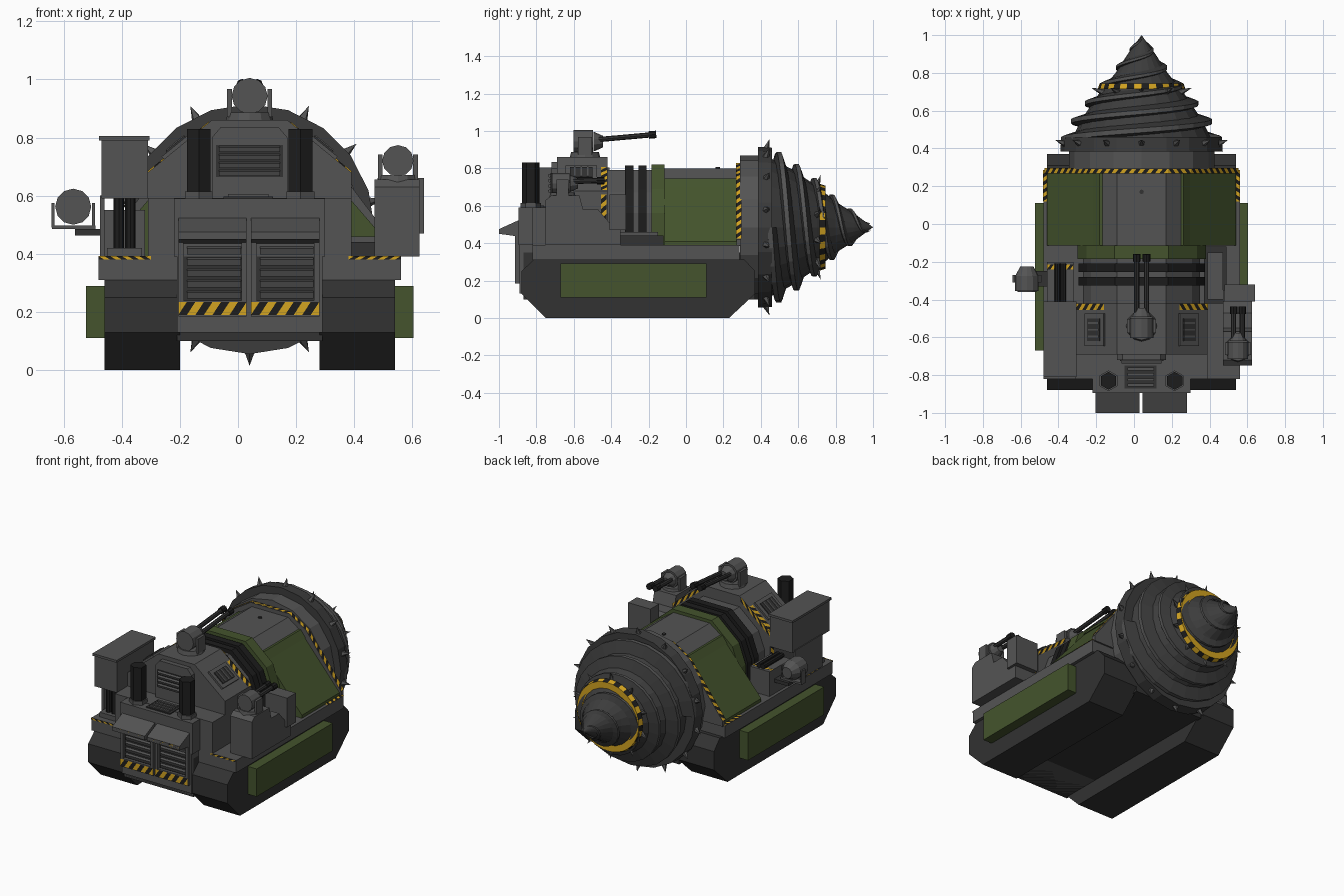
import bpy, bmesh, math
from mathutils import Vector, Matrix

if "Cube" in bpy.data.objects:
    bpy.data.objects.remove(bpy.data.objects["Cube"])

CX = 0.04   # centre line of the vehicle
CZ = 0.485  # drill axis height


def material(name, rgb):
    m = bpy.data.materials.new(name)
    m.use_nodes = True
    m.diffuse_color = (*rgb, 1)
    m.node_tree.nodes["Principled BSDF"].inputs["Base Color"].default_value = (*rgb, 1)
    return m


GREY = material("armour grey", (0.088, 0.088, 0.088))
DARK = material("dark grey", (0.032, 0.032, 0.032))
STEEL = material("drill steel", (0.045, 0.045, 0.045))
BLACK = material("soot black", (0.012, 0.012, 0.012))
GREEN = material("olive green", (0.058, 0.088, 0.026))
YELLOW = material("hazard yellow", (0.65, 0.37, 0.015))


def finish(name, bm, *mats):
    me = bpy.data.meshes.new(name)
    bm.to_mesh(me)
    bm.free()
    for m in mats:
        me.materials.append(m)
    ob = bpy.data.objects.new(name, me)
    bpy.context.collection.objects.link(ob)
    return ob


def box(name, x, y, z, mat, tilt=None):
    """Box from (min, max) ranges, optionally turned about its centre by tilt=(angle, axis)."""
    bm = bmesh.new()
    bmesh.ops.create_cube(bm, size=1)
    bmesh.ops.scale(bm, vec=[b - a for a, b in (x, y, z)], verts=bm.verts)
    if tilt:
        bmesh.ops.rotate(bm, verts=bm.verts, matrix=Matrix.Rotation(tilt[0], 3, tilt[1]))
    bmesh.ops.translate(bm, vec=[(a + b) / 2 for a, b in (x, y, z)], verts=bm.verts)
    return finish(name, bm, mat)


def prism(name, pts, axis, a, b, mat):
    """Extrude a profile: (x, z) points along Y or (y, z) points along X."""
    bm = bmesh.new()
    place = (lambda p, t: (p[0], t, p[1])) if axis == "Y" else (lambda p, t: (t, p[0], p[1]))
    face = bm.faces.new([bm.verts.new(place(p, a)) for p in pts])
    new = bmesh.ops.extrude_face_region(bm, geom=[face])["geom"]
    shift = (0, b - a, 0) if axis == "Y" else (b - a, 0, 0)
    bmesh.ops.translate(bm, vec=shift, verts=[v for v in new if isinstance(v, bmesh.types.BMVert)])
    bmesh.ops.recalc_face_normals(bm, faces=bm.faces)
    return finish(name, bm, mat)


def arch(name, half, y0, y1, mat):
    """Symmetric section about the centre line from its right half, bottom to top."""
    pts = [(CX + x, z) for x, z in half] + [(CX - x, z) for x, z in reversed(half)]
    return prism(name, pts, "Y", y0, y1, mat)


def cone(name, centre, r1, r2, depth, direction, mat, n=12, second=None):
    """Cylinder or cone along a direction; sides may alternate with a second colour."""
    bm = bmesh.new()
    bmesh.ops.create_cone(bm, cap_ends=True, segments=n, radius1=r1, radius2=r2, depth=depth)
    if second:
        for i, f in enumerate(f for f in bm.faces if len(f.verts) == 4):
            f.material_index = i % 2
    turn = Vector((0, 0, 1)).rotation_difference(Vector(direction)).to_matrix()
    bmesh.ops.rotate(bm, verts=bm.verts, matrix=turn)
    bmesh.ops.translate(bm, vec=centre, verts=bm.verts)
    return finish(name, bm, *([mat, second] if second else [mat]))


def hazard(name, p, q, across, n):
    """Slanted black and yellow stripes from p to q."""
    p, q, across = Vector(p), Vector(q), Vector(across)
    bm = bmesh.new()
    at = lambda t: p.lerp(q, min(max(t, 0), 1))
    for i in range(n + 1):
        lo, hi = (i - 0.5) / n, (i + 0.5) / n
        skew = 0.5 / n
        quad = [at(lo - skew), at(hi - skew), at(hi + skew) + across, at(lo + skew) + across]
        bm.faces.new([bm.verts.new(v) for v in quad]).material_index = i % 2
    return finish(name, bm, YELLOW, BLACK)


def louvre(name, x, y, z, n):
    """Front-facing dark vent with grey slats."""
    box(name + "_back", x, (y - 0.004, y), z, DARK)
    step = (z[1] - z[0]) / n
    for i in range(n):
        c = z[0] + (i + 0.5) * step
        box(f"{name}_slat_{i}", (x[0] + .01, x[1] - .01), (y - 0.016, y),
            (c - step * .3, c + step * .3), GREY, (0.35, "X"))


# Tracks and side plates
track = [(-.75, 0), (.23, 0), (.37, .13), (.37, .25), (.31, .315), (-.81, .315), (-.88, .25), (-.88, .13)]
for side, s in (("left", 1), ("right", -1)):
    inner, outer = CX + s * .24, CX + s * .50
    prism(side + "_track", track, "X", min(inner, outer), max(inner, outer), DARK)
    a, b = CX + s * .50, CX + s * .563
    box(side + "_side_plate", (min(a, b), max(a, b)), (-.67, .11), (.11, .29), GREEN)

# Hull, deck and hood
box("hull", (CX - .25, CX + .25), (-.87, .37), (.10, .35), DARK)
box("deck", (CX - .52, CX + .52), (-.82, .285), (.31, .39), GREY)
box("front_hull", (CX - .25, CX + .25), (-.89, -.6), (.13, .52), GREY)
box("front_skirt", (CX - .25, CX + .25), (-.87, -.6), (.10, .13), GREY)
box("hood", (CX - .26, CX + .26), (-.895, -.68), (.39, .59), GREY)
box("hood_shoulders", (CX - .35, CX + .35), (-.82, -.42), (.39, .592), GREY)

# Front doors with awnings
for i, x in enumerate((-.205, .045)):
    w = (x, x + .235)
    louvre(f"door_{i}", (w[0] + .02, w[1] - .01), -.89, (.24, .43), 5)
    for j, e in enumerate((w[0], w[1] - .018)):
        box(f"door_{i}_post_{j}", (e, e + .018), (-.915, -.88), (.19, .50), GREY)
    box(f"door_{i}_sill", w, (-.913, -.88), (.185, .24), GREY)
    hazard(f"door_{i}_sill_stripes", (w[0], -.916, .19), (w[1], -.916, .19), (0, 0, .045), 8)
    prism(f"awning_{i}", [(-.89, .525), (-1, .475), (-1, .45), (-.89, .435)], "X", *w, GREY)
    hazard(f"awning_{i}_stripes", (w[0], -1, .45), (w[1], -1, .45), (0, 0, .025), 8)

# Exhaust stacks and hood vent
for i, s in enumerate((-1, 1)):
    cone(f"exhaust_{i}", (CX + s * .175, -.83, .71), .047, .047, .24, (0, 0, 1), BLACK, 6)
    cone(f"exhaust_rim_{i}", (CX + s * .175, -.83, .60), .055, .055, .03, (0, 0, 1), GREY, 6)
box("hood_vent", (CX - .09, CX + .08), (-.87, -.75), (.585, .597), DARK)
for i in range(4):
    box(f"hood_vent_slat_{i}", (CX - .075, CX + .065), (-.86 + i * .028, -.845 + i * .028), (.59, .605), GREY)

# Cabin
arch("cabin", [(.35, .55), (.35, .68), (.13, .86)], -.69, -.42, GREY)
arch("cabin_face", [(.13, .59), (.13, .80), (.10, .835)], -.72, -.68, GREY)
louvre("cabin_grille", (CX - .115, CX + .115), -.72, (.665, .775), 4)
slope = math.atan2(.18, .22)
for i, s in enumerate((-1, 1)):
    cx = CX + s * .245
    for j, (hw, hl, t, m) in enumerate(((.065, .085, .012, GREY), (.042, .06, .018, DARK))):
        box(f"cabin_hatch_{i}_{j}", (cx - hw, cx + hw), (-.56 - hl, -.56 + hl),
            (.766 - t, .766 + t), m, (s * slope, "Y"))
    for j in range(3):
        box(f"cabin_hatch_bar_{i}_{j}", (cx - .04, cx + .04), (-.6 + j * .035, -.59 + j * .035),
            (.748, .788), GREY, (s * slope, "Y"))
    hazard(f"cabin_edge_stripes_{i}", (CX + s * .352, -.455, .683), (CX + s * .20, -.455, .807), (0, .033, 0), 8)
    hazard(f"cabin_rear_stripes_{i}", (CX + s * .35, -.418, .655), (CX + s * .14, -.418, .825), (0, 0, .03), 9)
    hazard(f"cabin_side_stripes_{i}", (CX + s * .353, -.455, .40), (CX + s * .353, -.455, .66), (0, .03, 0), 10)


# Barrel body with dark bands, green arch and sloping skirt
def round_half(r, k=.39):
    return [(r, k), (r, .56), (r * .86, .48 + r * .62), (r * .42, .48 + r)]


arch("barrel", round_half(.31), -.43, -.1, GREY)
for i, y in enumerate((-.325, -.255)):
    arch(f"dark_band_{i}", round_half(.335), y, y + .045, BLACK)
arch("green_arch", round_half(.34), -.185, -.115, GREEN)
arch("green_skirt", [(.50, .385), (.50, .41), (.215, .74)], -.115, .27, GREEN)
arch("barrel_top", [(.225, .70), (.215, .74), (.13, .80)], -.12, .28, GREY)
arch("skirt_lip", [(.256, .70), (.222, .745)], -.115, .275, GREEN)
cone("roof_bolt", (CX, .17, .802), .012, .012, .01, (0, 0, 1), DARK, 8)

# Striped bulkhead and drill collar
arch("bulkhead", [(.51, .385), (.51, .42), (.26, .75), (.14, .825)], .27, .295, GREY)
for i, s in enumerate((-1, 1)):
    hazard(f"bulkhead_side_stripes_{i}", (CX + s * .513, .267, .425), (CX + s * .263, .267, .755), (0, .03, 0), 16)
    hazard(f"bulkhead_slope_stripes_{i}", (CX + s * .263, .267, .755), (CX + s * .14, .267, .829), (0, .03, 0), 6)
    hazard(f"deck_stripes_{i}", (CX + s * .522, .12, .393), (CX + s * .522, .285, .393), (-s * .03, 0, 0), 8)
    hazard(f"deck_front_stripes_{i}", (CX + s * .34, -.823, .38), (CX + s * .52, -.823, .38), (0, 0, .012), 9)
    hazard(f"deck_side_stripes_{i}", (CX + s * .519, -.7, .392), (CX + s * .519, -.48, .392), (-s * .02, 0, 0), 10)
hazard("bulkhead_top_stripes", (CX - .14, .267, .829), (CX + .14, .267, .829), (0, .03, 0), 12)
cone("collar", (CX, .34, CZ), .385, .385, .1, (0, 1, 0), GREY, 16)

# Drill: stepped core, two spiral threads, striped ring and teeth
ENVELOPE = [(.385, .43), (.46, .425), (.56, .365), (.70, .255), (.80, .16), (.90, .085), (1.0, 0)]


def radius(y):
    for (a, ra), (b, rb) in zip(ENVELOPE, ENVELOPE[1:]):
        if y <= b:
            return ra + (rb - ra) * (y - a) / (b - a)
    return 0


for i, ((a, ra), (b, rb)) in enumerate(zip(ENVELOPE, ENVELOPE[1:])):
    k = 1 if i == 0 else .86
    cone(f"drill_core_{i}", (CX, (a + b) / 2, CZ), ra * k, rb * k, b - a, (0, 1, 0), STEEL, 20)
for start in range(2):
    bm = bmesh.new()
    rows = []
    for i in range(67):
        y = .45 + i * .008
        t = start * math.pi - i * math.tau / 24
        r = radius(y)
        w = .012 + r * .06
        section = [(r * .80, y - w), (r, y - w * .4), (r, y + w * .3), (r * .80, y + w)]
        rows.append([bm.verts.new((CX + math.cos(t) * q, min(v, 1), CZ + math.sin(t) * q)) for q, v in section])
    for p, q in zip(rows, rows[1:]):
        for j in range(3):
            bm.faces.new((p[j], p[j + 1], q[j + 1], q[j])).material_index = int(j == 1)
    bmesh.ops.recalc_face_normals(bm, faces=bm.faces)
    finish(f"drill_thread_{start}", bm, STEEL, GREY)
cone("drill_striped_ring", (CX, .73, CZ), .232, .222, .03, (0, 1, 0), YELLOW, 36, BLACK)
for ring, (y, r, n, size) in enumerate(((.43, .425, 14, .026), (.705, .235, 10, .02))):
    for i in range(n):
        a = math.tau * (i + .5) / n
        out = Vector((math.cos(a), .35, math.sin(a)))
        base = Vector((CX + math.cos(a) * r, y, CZ + math.sin(a) * r))
        cone(f"drill_tooth_{ring}_{i}", base + out * .01, size, 0, .075, out, GREY, 5)


# Guns
def gun(name, x, y, z, r, length, rise):
    cone(name + "_base", (x, y, z - r - .012), r * 1.35, r * 1.2, .035, (0, 0, 1), GREY)
    cone(name + "_head", (x, y - .01, z), r, r, r * 1.7, (0, 1, 0), GREY)
    cone(name + "_mantlet", (x, y + r * 1.15, z), r * .85, r * .5, r * .8, (0, 1, 0), GREY, 10)
    aim = Vector((0, 1, rise)).normalized()
    for s in (-1, 1):
        cx = x + s * r * 1.12
        box(f"{name}_cheek_{s}", (cx - .008, cx + .008), (y - r * .6, y + r * .6), (z - r - .01, z + r * .4), GREY)
        c = Vector((x + s * r * .42, y + r, z + .01))
        cone(f"{name}_barrel_{s}", c + aim * length / 2, .014, .014, length, aim, DARK, 8)
        cone(f"{name}_muzzle_{s}", c + aim * length, .02, .02, .04, aim, BLACK, 8)


gun("roof_gun", CX, -.54, .943, .062, .30, .09)
gun("side_gun", .55, -.66, .72, .054, .15, .03)

# Left gun station
prism("gun_station", [(-.75, .39), (-.75, .63), (-.72, .655), (-.57, .655), (-.55, .58), (-.47, .58),
                      (-.41, .51), (-.35, .51), (-.35, .39)], "X", .47, .625, GREY)
box("gun_ammo_box", (.48, .64), (-.41, -.32), (.47, .66), GREY)
box("left_step", (.37, .49), (-.42, -.12), (.39, .44), DARK)
box("left_step_pipe", (.39, .47), (-.40, -.15), (.44, .46), GREY)

# Right launcher box on posts
box("launcher", (-.47, -.31), (-.80, -.42), (.59, .795), GREY)
box("launcher_lid", (-.478, -.305), (-.81, -.41), (.79, .805), GREY)
for i, x in enumerate((-.41, -.37)):
    cone(f"launcher_post_{i}", (x, -.74, .49), .018, .018, .2, (0, 0, 1), BLACK, 8)
box("launcher_base", (-.45, -.33), (-.78, -.44), (.39, .42), GREY)
box("launcher_frame", (-.475, -.46), (-.72, -.44), (.39, .60), GREY)

# Right searchlight and its mount
box("lamp_box", (-.46, -.32), (-.42, -.20), (.39, .55), GREY)
hazard("lamp_box_stripes", (-.46, -.24, .553), (-.32, -.24, .553), (0, .025, 0), 8)
for i, x in enumerate((-.405, -.375)):
    cone(f"lamp_box_pipe_{i}", (x, -.31, .565), .016, .016, .2, (0, 1, 0), BLACK, 8)
box("lamp_arm", (-.56, -.44), (-.33, -.25), (.463, .485), DARK)
box("lamp_bracket", (-.64, -.49), (-.31, -.27), (.485, .498), GREY)
for i, x in enumerate((-.637, -.497)):
    box(f"lamp_cheek_{i}", (x - .005, x + .005), (-.31, -.27), (.49, .575), GREY)
cone("lamp_head", (-.567, -.315, .562), .062, .062, .08, (0, 1, 0), GREY)
cone("lamp_back", (-.567, -.25, .562), .062, .035, .05, (0, 1, 0), GREY)
cone("lamp_glass", (-.567, -.356, .562), .05, .05, .006, (0, 1, 0), GREY)
